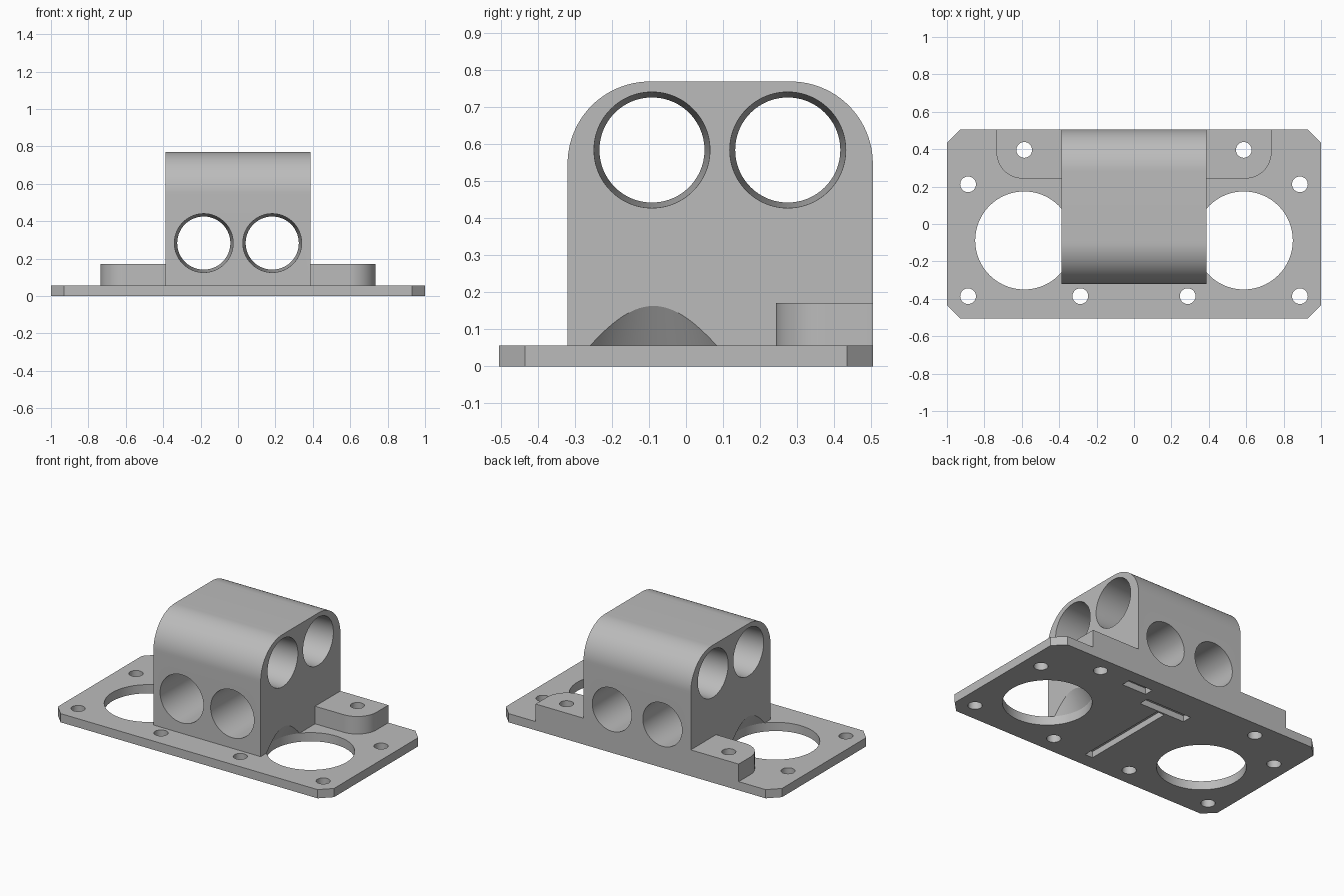
import bpy, bmesh, math
from mathutils import Vector

cube = bpy.data.objects.get("Cube")
if cube:
    bpy.data.objects.remove(cube, do_unlink=True)

grey = bpy.data.materials.new("plain grey")
grey.use_nodes = True
colour = (0.5, 0.5, 0.5, 1)
grey.diffuse_color = colour
grey.node_tree.nodes["Principled BSDF"].inputs["Base Color"].default_value = colour

# Place profile coordinates (a, b) and height h along a chosen axis
PLACE = {"x": lambda a, b, h: (h, a, b),
         "y": lambda a, b, h: (a, h, b),
         "z": lambda a, b, h: (a, b, h)}


def loft(name, rings):
    """Solid skinned through matching rings of points, capped at both ends."""
    bm = bmesh.new()
    loops = [[bm.verts.new(p) for p in ring] for ring in rings]
    n = len(loops[0])
    for low, high in zip(loops, loops[1:]):
        for i in range(n):
            j = (i + 1) % n
            bm.faces.new((low[i], low[j], high[j], high[i]))
    bm.faces.new(loops[0][::-1])
    bm.faces.new(loops[-1])
    bmesh.ops.recalc_face_normals(bm, faces=bm.faces)
    mesh = bpy.data.meshes.new(name)
    bm.to_mesh(mesh)
    bm.free()
    mesh.materials.append(grey)
    obj = bpy.data.objects.new(name, mesh)
    bpy.context.collection.objects.link(obj)
    return obj


def prism(name, outline, low, high, axis="z"):
    return loft(name, [[PLACE[axis](a, b, h) for a, b in outline] for h in (low, high)])


def bore(name, a, b, profile, axis="z", sides=96):
    """Round solid from (radius, height) steps."""
    turn = [math.tau * i / sides for i in range(sides)]
    return loft(name, [[PLACE[axis](a + r * math.cos(t), b + r * math.sin(t), h)
                        for t in turn] for r, h in profile])


def rounded_box(a0, a1, b0, b1, radii, steps=24):
    """Rectangle outline with a radius per corner; one step gives a chamfer."""
    corners = [Vector(p) for p in ((a0, b0), (a1, b0), (a1, b1), (a0, b1))]
    points = []
    for i, r in enumerate(radii):
        p = corners[i]
        if not r:
            points.append(p)
            continue
        d1 = (p - corners[i - 1]).normalized()
        d2 = (corners[(i + 1) % 4] - p).normalized()
        centre = p + (d2 - d1) * r
        for s in range(steps + 1):
            t = math.pi / 2 * s / steps
            points.append(centre + r * (d1 * math.sin(t) - d2 * math.cos(t)))
    return points


def combine(target, tool, operation="DIFFERENCE"):
    mod = target.modifiers.new(tool.name, "BOOLEAN")
    mod.operation = operation
    mod.solver = "EXACT"
    mod.object = tool
    bpy.context.view_layer.objects.active = target
    bpy.ops.object.modifier_apply(modifier=mod.name)
    bpy.data.objects.remove(tool, do_unlink=True)


BACK = 0.505
PLATE_TOP = 0.057

# Base plate with chamfered corners
body = prism("mounting_bracket",
             rounded_box(-1, 1, -BACK, BACK, [0.07] * 4, steps=1), 0, PLATE_TOP)

# Central block with rounded shoulders
block = prism("block", rounded_box(-0.32, BACK, 0.01, 0.77, [0, 0, 0.222, 0.222]),
              -0.388, 0.388, "x")
combine(body, block, "UNION")

# Raised lugs either side of the block
for side in (-1, 1):
    inner, outer = 0.3 * side, 0.735 * side
    radii = [0, 0.14, 0, 0] if side > 0 else [0.14, 0, 0, 0]
    lug = prism("lug", rounded_box(min(inner, outer), max(inner, outer), 0.243, BACK, radii),
                0.01, 0.172)
    combine(body, lug, "UNION")

# Large plate openings, tapering upward into the block
for side in (-1, 1):
    combine(body, bore("opening", 0.587 * side, -0.088,
                       [(0.262, -0.1), (0.262, PLATE_TOP), (0.1, 0.331)]))

# Crosswise bores, narrowest at the middle
for y in (-0.092, 0.275):
    combine(body, bore("cross_bore", y, 0.585,
                       [(0.158, -0.42), (0.142, 0), (0.158, 0.42)], "x"))

# Lengthwise bores, narrowing toward the back
for x in (-0.183, 0.183):
    combine(body, bore("long_bore", x, 0.283, [(0.158, -0.37), (0.141, 0.56)], "y"))

# Screw holes
for x, y in ((0.887, 0.212), (0.887, -0.386), (0.287, -0.386), (0.587, 0.396)):
    for side in (-1, 1):
        combine(body, bore("screw_hole", x * side, y, [(0.042, -0.1), (0.042, 0.25)], sides=48))

# Shallow slots in the underside
for x0, x1, y0, y1 in ((-0.028, 0.028, -0.41, 0.24),
                       (-0.165, 0.165, 0.252, 0.316),
                       (0.21, 0.385, 0.355, 0.415)):
    combine(body, prism("slot", rounded_box(x0, x1, y0, y1, [0] * 4), -0.1, 0.04))

# Smooth the curved walls and keep the edges crisp
bpy.ops.object.select_all(action="DESELECT")
body.select_set(True)
bpy.context.view_layer.objects.active = body
bpy.ops.object.shade_smooth_by_angle(angle=math.radians(25))
